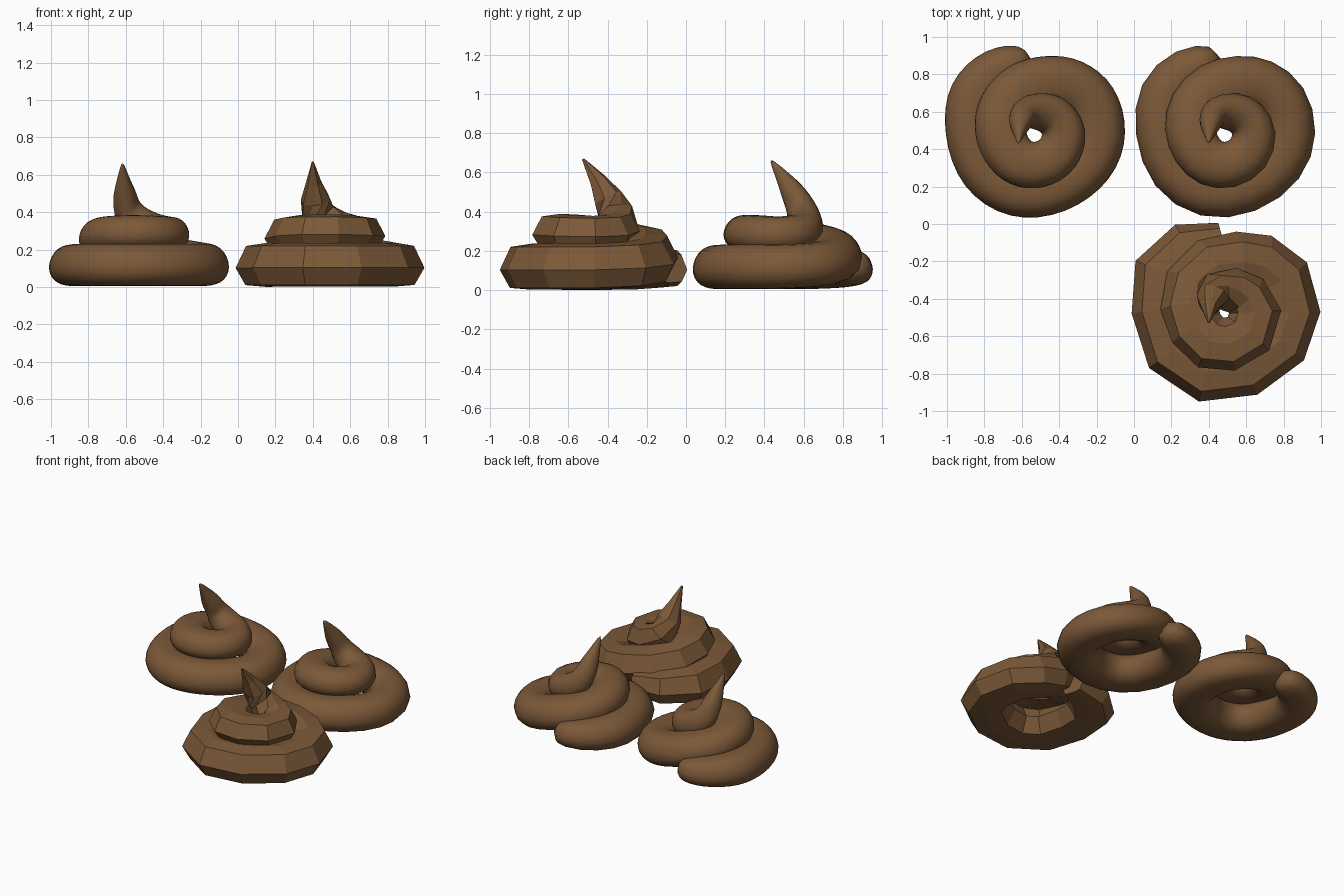
import bpy, bmesh, math
from mathutils import Vector

if "Cube" in bpy.data.objects:
    bpy.data.objects.remove(bpy.data.objects["Cube"])

brown = bpy.data.materials.new("brown")
brown.diffuse_color = (0.2, 0.1, 0.04, 1)
brown.use_nodes = True
brown.node_tree.nodes["Principled BSDF"].inputs["Base Color"].default_value = brown.diffuse_color

# Coil rings: angle (deg), outer radius, centre height, half width, half height
COIL = [(93, .49, .112, .09, .075), (120, .55, .113, .145, .10),
        (147, .565, .115, .165, .112), (176, .51, .116, .165, .115),
        (215, .506, .117, .165, .115), (250, .493, .117, .165, .115),
        (290, .463, .117, .165, .115), (333, .485, .117, .165, .115),
        (362, .502, .117, .165, .115), (393, .51, .127, .165, .115),
        (415, .485, .145, .165, .115), (437, .447, .178, .165, .113),
        (467, .425, .213, .165, .11), (500, .39, .243, .16, .105),
        (530, .357, .27, .155, .102), (565, .33, .285, .15, .096),
        (600, .325, .293, .15, .092), (635, .308, .293, .145, .092),
        (678, .30, .287, .142, .092), (724, .293, .283, .14, .092),
        (761, .27, .29, .13, .092), (793, .25, .31, .12, .095)]
# Horn rings: x, y, z, half width, half height
HORN = [(-.065, .125, .38, .095, .09), (-.08, .085, .47, .08, .07),
        (-.09, .03, .56, .042, .042), (-.095, -.045, .668, .006, .006)]
# Eight-sided cross-section, nearly flat above and below
SECTION = [(1, -.12), (.66, .9), (0, 1.04), (-.66, .9),
           (-1, 0), (-.66, -.92), (0, -1), (.68, -.92)]


def swirl(name, x, y, levels):
    rings = []
    for a, r, z, w, h in COIL:
        t = math.radians(a)
        rings.append((Vector(((r - w) * math.cos(t), (r - w) * math.sin(t), z)), w, h))
    rings += [(Vector(p[:3]), p[3], p[4]) for p in HORN]
    bm = bmesh.new()
    loops = []
    last = len(rings) - 1
    n = len(SECTION)
    for i, (c, w, h) in enumerate(rings):
        tan = (rings[min(i + 1, last)][0] - rings[max(i - 1, 0)][0]).normalized()
        side = tan.cross(Vector((0, 0, 1))).normalized()
        up = side.cross(tan)
        loops.append([bm.verts.new(c + side * u * w + up * v * h) for u, v in SECTION])
    for a, b in zip(loops, loops[1:]):
        for k in range(n):
            j = (k + 1) % n
            bm.faces.new((a[k], a[j], b[j], b[k]))
    bm.faces.new(loops[0])
    bm.faces.new(loops[-1][::-1])
    bmesh.ops.recalc_face_normals(bm, faces=bm.faces)
    for f in bm.faces:
        f.smooth = levels > 0
    me = bpy.data.meshes.new(name)
    bm.to_mesh(me)
    bm.free()
    me.materials.append(brown)
    ob = bpy.data.objects.new(name, me)
    ob.location = (x, y, 0)
    bpy.context.collection.objects.link(ob)
    if levels:
        ob.scale = (1.03, 1.03, 1)
        sub = ob.modifiers.new("smooth", 'SUBSURF')
        sub.levels = sub.render_levels = levels


# The same cage three times: faceted, lightly and fully subdivided
swirl("swirl_faceted", .495, -.48, 0)
swirl("swirl_medium", .497, .475, 1)
swirl("swirl_smooth", -.52, .475, 2)
